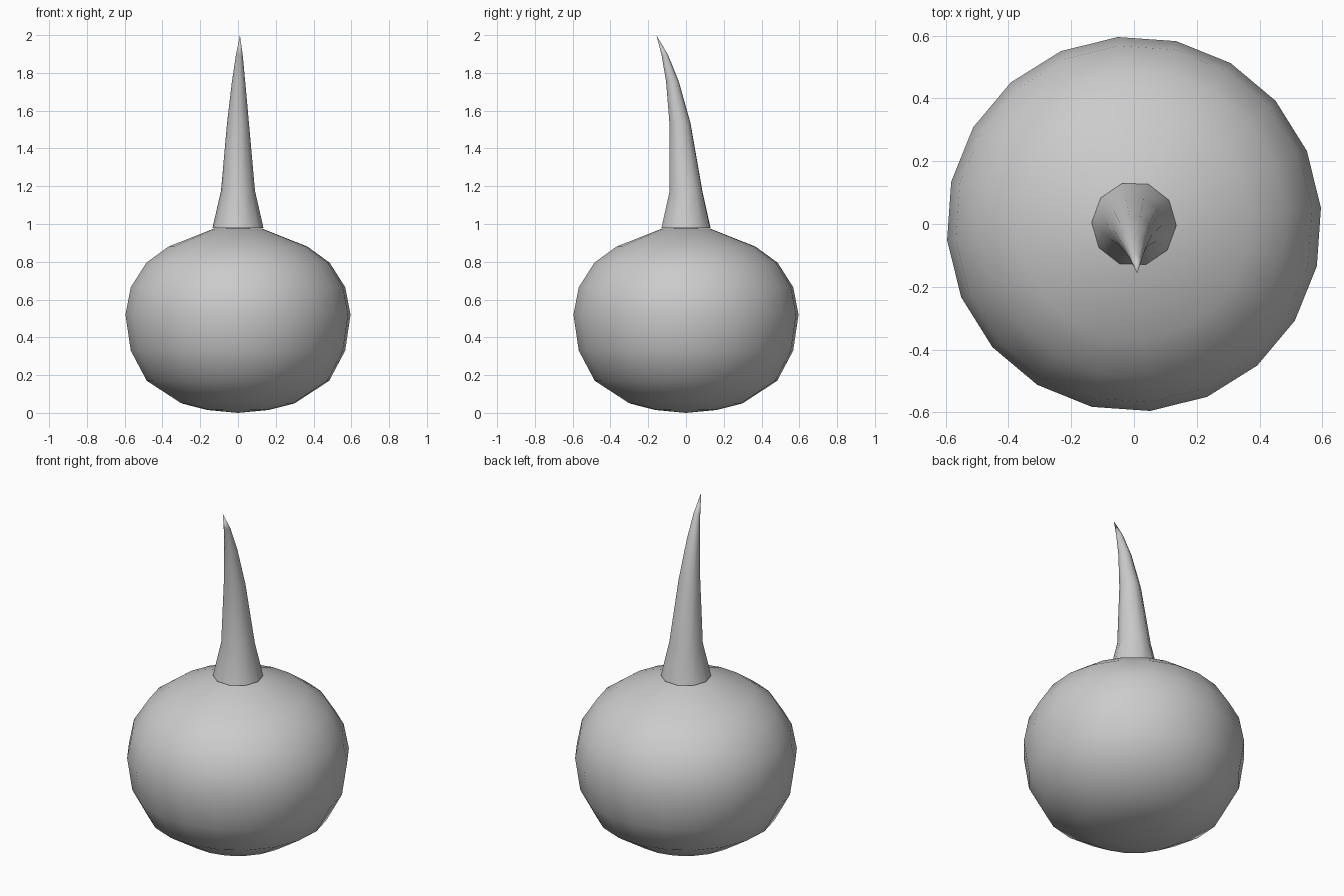
import bpy, bmesh, math

cube = bpy.data.objects.get("Cube")
if cube:
    bpy.data.objects.remove(cube, do_unlink=True)

grey = bpy.data.materials.new("matte_grey")
grey.use_nodes = True
colour = (0.6, 0.6, 0.6, 1)
grey.diffuse_color = colour
grey.node_tree.nodes["Principled BSDF"].inputs["Base Color"].default_value = colour


def loft(name, rings, sides, turn, bottom, top):
    """Skin circles (x, y, z, radius) and close both ends to a point."""
    bm = bmesh.new()
    loops = []
    for x, y, z, r in rings:
        angles = [math.radians(turn) + math.tau * i / sides for i in range(sides)]
        loops.append([bm.verts.new((x + r * math.cos(a), y + r * math.sin(a), z))
                      for a in angles])
    for low, high in zip(loops, loops[1:]):
        for i in range(sides):
            j = (i + 1) % sides
            bm.faces.new((low[i], low[j], high[j], high[i]))
    for loop, point in ((loops[0], bottom), (loops[-1], top)):
        pole = bm.verts.new(point)
        for i in range(sides):
            bm.faces.new((loop[i], loop[(i + 1) % sides], pole))
    bmesh.ops.recalc_face_normals(bm, faces=bm.faces)
    mesh = bpy.data.meshes.new(name)
    bm.to_mesh(mesh)
    bm.free()
    mesh.materials.append(grey)
    obj = bpy.data.objects.new(name, mesh)
    bpy.context.collection.objects.link(obj)
    bpy.ops.object.select_all(action="DESELECT")
    obj.select_set(True)
    bpy.context.view_layer.objects.active = obj
    bpy.ops.object.shade_smooth_by_angle(angle=math.radians(60))
    return obj


# Squat round bulb
profile = [(0.16, 0.015), (0.3, 0.05), (0.485, 0.17), (0.57, 0.33), (0.598, 0.52),
           (0.57, 0.665), (0.487, 0.795), (0.37, 0.88), (0.13, 0.975)]
loft("bulb_body", [(0, 0, z, r) for r, z in profile], 20, 5, (0, 0, 0), (0, 0, 0.98))

# Tapered stem that flares at the base and curls to the front
stem = [(0, 0, 0.98, 0.135), (0, 0, 1.175, 0.09), (0, -0.032, 1.535, 0.058),
        (0.003, -0.072, 1.755, 0.035), (0.007, -0.112, 1.895, 0.018)]
loft("curved_stem", stem, 10, -2, (0, 0, 0.98), (0.01, -0.157, 2))
